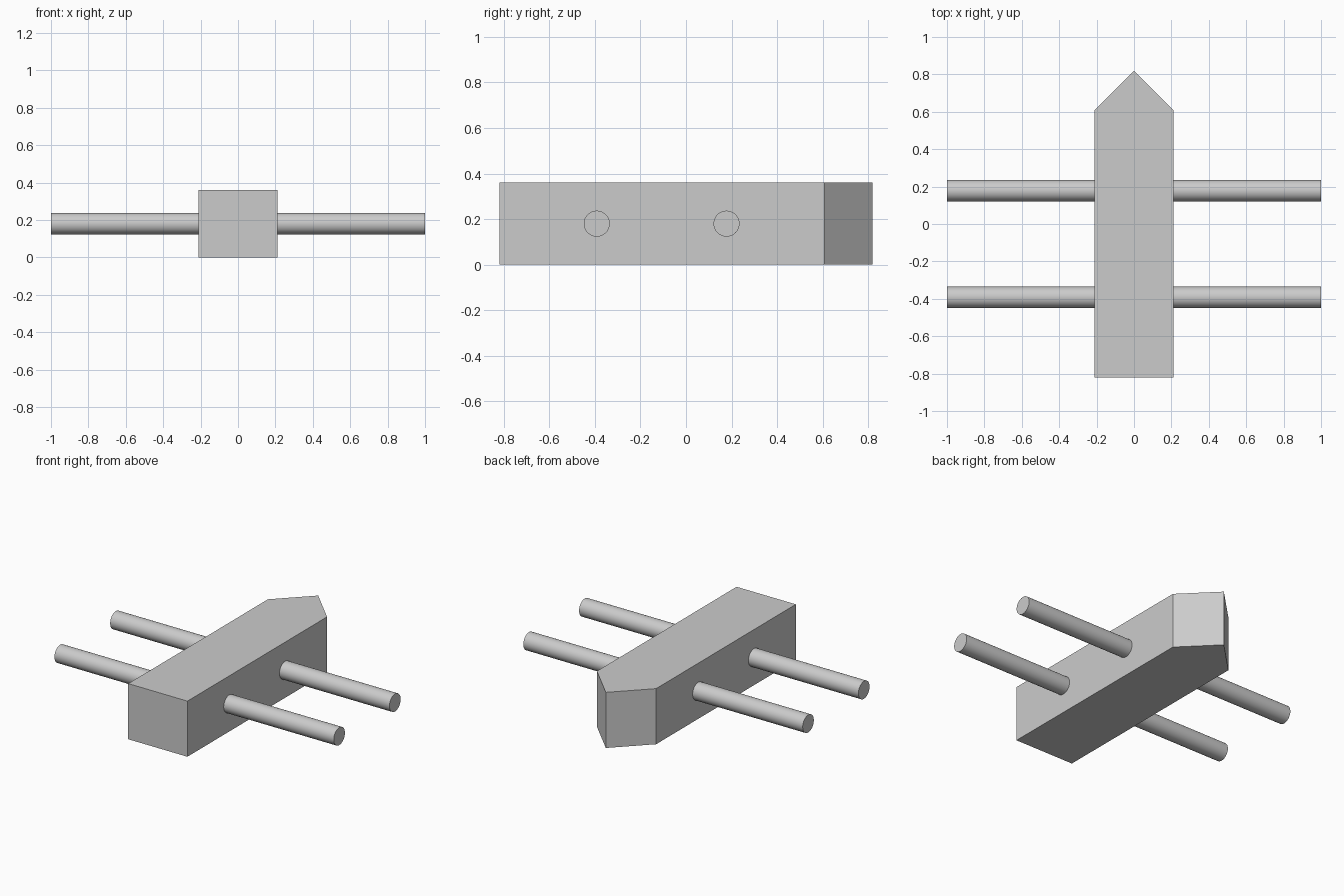
import bpy, bmesh
from math import pi, radians

default = bpy.data.objects.get("Cube")
if default:
    bpy.data.objects.remove(default, do_unlink=True)

# Single plain grey material
grey = bpy.data.materials.new("light grey")
grey.use_nodes = True
colour = (0.6, 0.6, 0.6, 1)
grey.diffuse_color = colour
grey.node_tree.nodes["Principled BSDF"].inputs["Base Color"].default_value = colour

HALF_WIDTH, HEIGHT = 0.212, 0.36
BACK, SHOULDER, TIP = -0.82, 0.608, 0.82


def make_body():
    """Pointed plan outline extruded upwards."""
    outline = [(-HALF_WIDTH, BACK), (HALF_WIDTH, BACK), (HALF_WIDTH, SHOULDER),
               (0, TIP), (-HALF_WIDTH, SHOULDER)]
    bm = bmesh.new()
    base = bm.faces.new([bm.verts.new((x, y, 0)) for x, y in outline])
    top = bmesh.ops.extrude_face_region(bm, geom=[base])["geom"]
    bmesh.ops.translate(bm, vec=(0, 0, HEIGHT),
                        verts=[v for v in top if isinstance(v, bmesh.types.BMVert)])
    bmesh.ops.recalc_face_normals(bm, faces=bm.faces)
    mesh = bpy.data.meshes.new("pointed_body")
    bm.to_mesh(mesh)
    bm.free()
    body = bpy.data.objects.new("pointed_body", mesh)
    bpy.context.collection.objects.link(body)
    body.data.materials.append(grey)


def make_rod(name, y):
    """Round rod passing sideways through the body."""
    bpy.ops.mesh.primitive_cylinder_add(vertices=48, radius=0.057, depth=2,
                                        location=(0, y, HEIGHT / 2),
                                        rotation=(0, pi / 2, 0))
    rod = bpy.context.object
    rod.name = name
    rod.data.materials.append(grey)
    bpy.ops.object.shade_smooth_by_angle(angle=radians(30))


make_body()
make_rod("front_rod", -0.392)
make_rod("rear_rod", 0.178)
